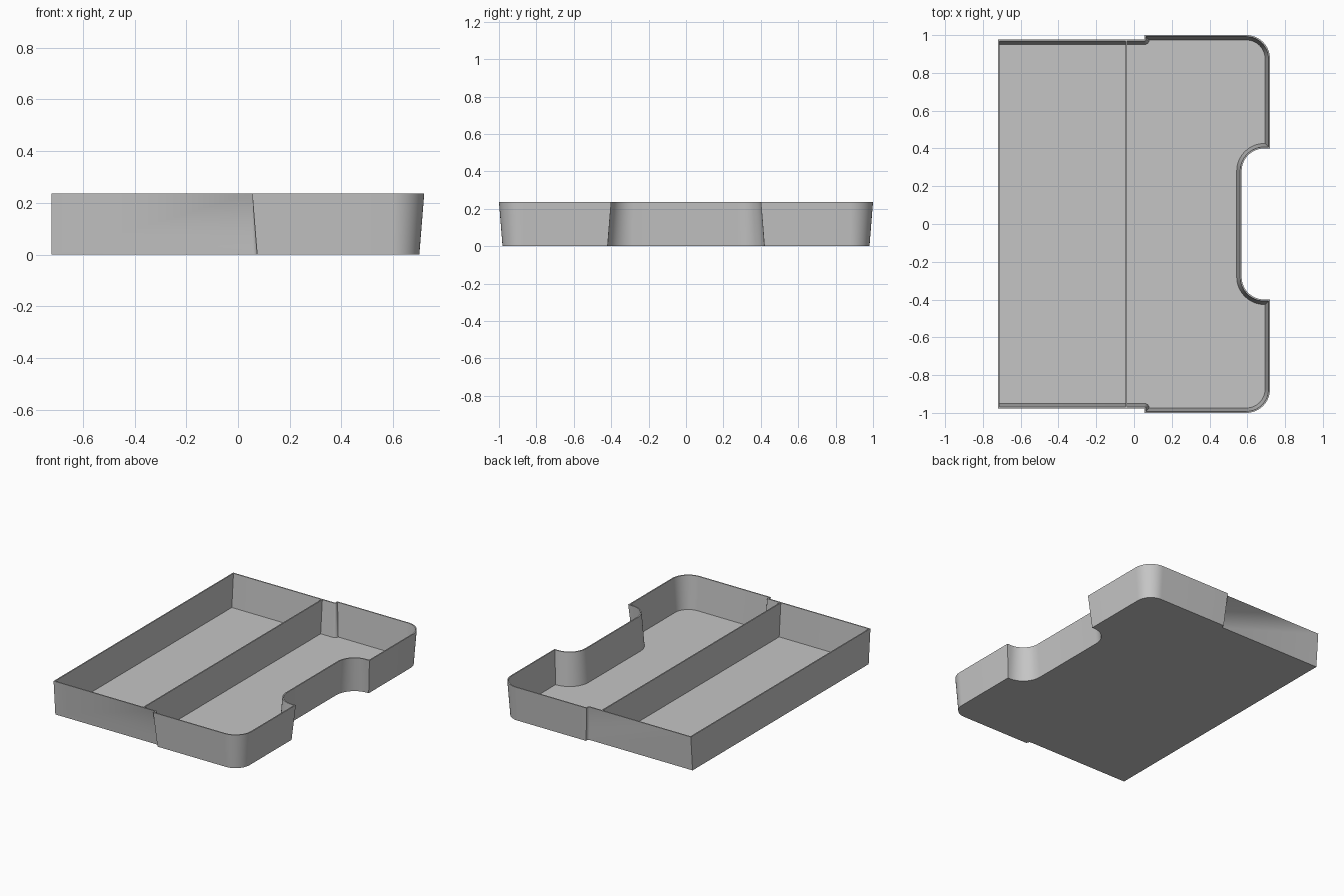
import bpy, bmesh
from math import sin, cos, asin, pi, radians

HEIGHT, FLOOR = 0.237, 0.009
WALL, DRAFT = 0.008, 0.019
LEFT, RIGHT = -0.72, 0.72
NARROW, WIDE, STEP_X = 0.976, 1.0, 0.055
CORNER_R = 0.125
NOTCH_X, NOTCH_Y, NOTCH_R = 0.57, 0.40, 0.12

if "Cube" in bpy.data.objects:
    bpy.data.objects.remove(bpy.data.objects["Cube"], do_unlink=True)

grey = bpy.data.materials.new("light grey plastic")
grey.use_nodes = True
colour = (0.56, 0.56, 0.56, 1)
grey.diffuse_color = colour
grey.node_tree.nodes["Principled BSDF"].inputs["Base Color"].default_value = colour


def arc(cx, cy, r, start, end, steps):
    return [(cx + r * cos(start + (end - start) * i / steps),
             cy + r * sin(start + (end - start) * i / steps))
            for i in range(steps + 1)]


def outline(d, left):
    """Tray outline inset by d, counter-clockwise, mirrored across y = 0."""
    depth = WIDE - NARROW
    step_end = asin(max(0, d - depth) / d) if d > 0 else 0
    half = [(left, d - NARROW)]
    # small round at the side step
    half += arc(STEP_X, -NARROW, d, pi / 2, step_end, 6)
    half.append((half[-1][0], d - WIDE))
    # outer corner
    half += arc(RIGHT - CORNER_R, CORNER_R - WIDE, CORNER_R - d, -pi / 2, 0, 16)
    # tip and rounded corner of the notch
    half.append((RIGHT - d, -NOTCH_Y - d))
    half += arc(NOTCH_X + NOTCH_R, NOTCH_R - NOTCH_Y, NOTCH_R + d,
                -pi / 2, -pi, 16)
    return half + [(x, -y) for x, y in reversed(half)]


def finish(bm, name):
    bmesh.ops.remove_doubles(bm, verts=bm.verts[:], dist=0.00005)
    bmesh.ops.recalc_face_normals(bm, faces=bm.faces[:])
    mesh = bpy.data.meshes.new(name)
    bm.to_mesh(mesh)
    bm.free()
    mesh.materials.append(grey)
    obj = bpy.data.objects.new(name, mesh)
    bpy.context.collection.objects.link(obj)
    bpy.ops.object.select_all(action="DESELECT")
    obj.select_set(True)
    bpy.context.view_layer.objects.active = obj
    bpy.ops.object.shade_smooth_by_angle(angle=radians(30))
    return obj


# Tray shell: outside up, over the rim, down the inside to the floor
bm = bmesh.new()
floor_inset = WALL + DRAFT * (1 - FLOOR / HEIGHT)
levels = [(DRAFT, LEFT, 0), (0, LEFT, HEIGHT),
          (WALL, LEFT + WALL, HEIGHT), (floor_inset, LEFT + WALL, FLOOR)]
rings = [[bm.verts.new((x, y, z)) for x, y in outline(d, left)]
         for d, left, z in levels]
for low, high in zip(rings, rings[1:]):
    for i in range(len(low)):
        j = (i + 1) % len(low)
        bm.faces.new((low[i], low[j], high[j], high[i]))
bm.faces.new(rings[0][::-1])
bm.faces.new(rings[-1])
finish(bm, "tray_shell")

# Divider: thin wall whose ends follow the sloping sides
bm = bmesh.new()
bmesh.ops.create_cube(bm, size=1)
for v in bm.verts:
    top = v.co.z > 0
    reach = NARROW - WALL / 2 - (0 if top else DRAFT)
    v.co = (-0.04 + v.co.x * WALL, reach * (1 if v.co.y > 0 else -1),
            HEIGHT - 0.0005 if top else FLOOR / 2)
finish(bm, "divider")
